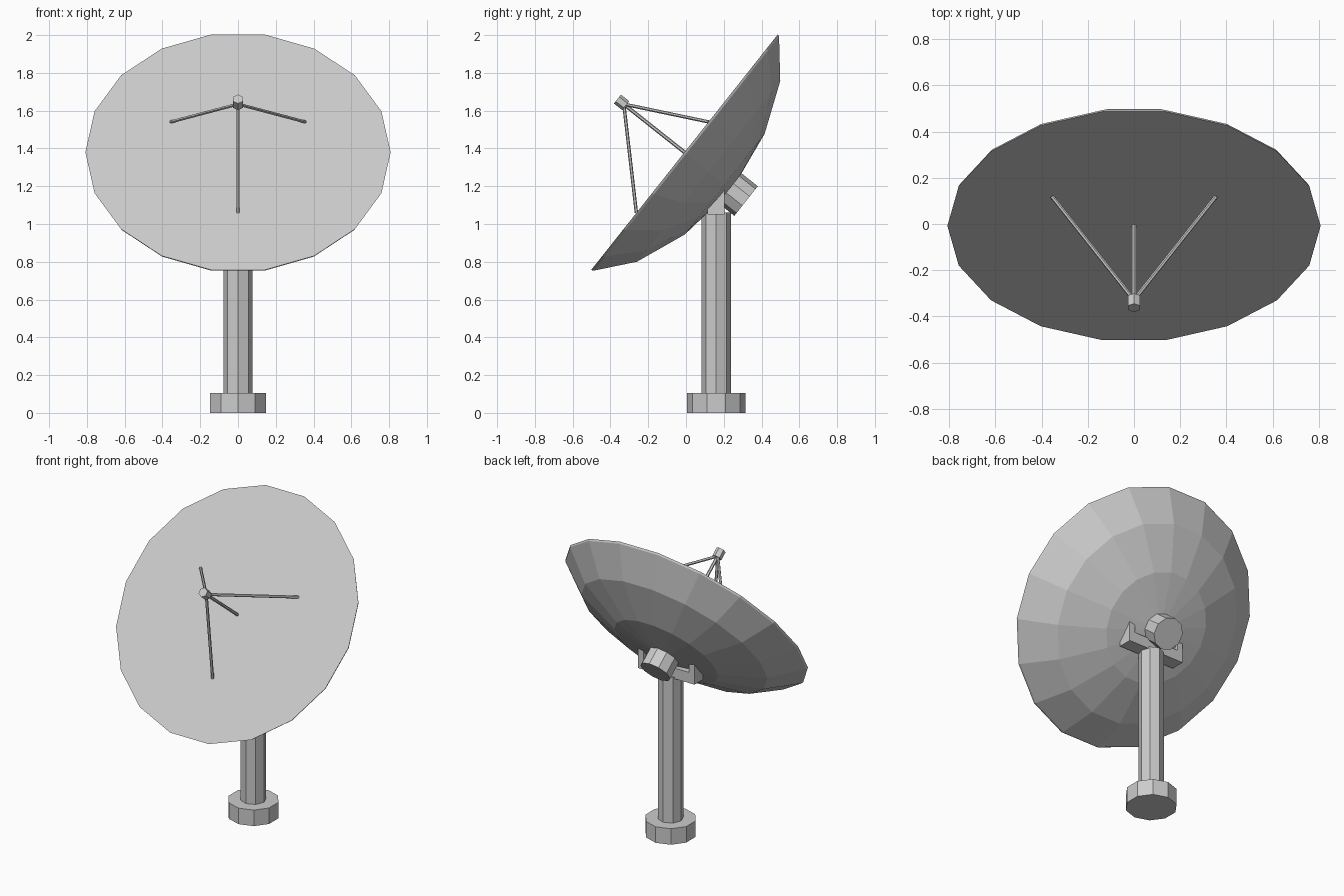
import bpy, bmesh, math
from mathutils import Matrix, Vector

if "Cube" in bpy.data.objects:
    bpy.data.objects.remove(bpy.data.objects["Cube"])

# Dish frame: local z points out of the dish, local y runs up its face
DISH = Matrix.Translation((0, -0.008, 1.38)) @ Matrix.Rotation(math.radians(51.6), 4, 'X')
POLE_Y = 0.16


def finish(name, bm):
    bmesh.ops.recalc_face_normals(bm, faces=bm.faces)
    mesh = bpy.data.meshes.new(name)
    bm.to_mesh(mesh)
    bm.free()
    obj = bpy.data.objects.new(name, mesh)
    bpy.context.collection.objects.link(obj)
    return obj


def rod(name, a, b, radius, sides, frame=Matrix()):
    """Flat-shaded prism from point a to point b."""
    a, b = Vector(a), Vector(b)
    axis = b - a
    turn = Vector((0, 0, 1)).rotation_difference(axis).to_matrix().to_4x4()
    bm = bmesh.new()
    bmesh.ops.create_cone(bm, cap_ends=True, segments=sides, radius1=radius,
                          radius2=radius, depth=axis.length,
                          matrix=frame @ Matrix.Translation((a + b) / 2) @ turn)
    return finish(name, bm)


def box(name, centre, size):
    bm = bmesh.new()
    bmesh.ops.create_cube(bm, size=1, matrix=Matrix.Translation(centre)
                          @ Matrix.Diagonal((*size, 1)))
    return finish(name, bm)


def lathe(name, profile, apex, sides, frame):
    """Rings of (radius, z) closed by a flat cap in front and a fan behind."""
    bm = bmesh.new()
    rings = []
    for r, z in profile:
        angles = [2 * math.pi * i / sides for i in range(sides)]
        rings.append([bm.verts.new((r * math.cos(t), r * math.sin(t), z)) for t in angles])
    tip = bm.verts.new((0, 0, apex))
    bm.faces.new(rings[0])
    for i in range(sides):
        j = (i + 1) % sides
        for p, q in zip(rings, rings[1:]):
            bm.faces.new((p[i], p[j], q[j], q[i]))
        bm.faces.new((rings[-1][i], rings[-1][j], tip))
    bm.transform(frame)
    return finish(name, bm)


# Base and mast
rod("base", (0, POLE_Y, 0), (0, POLE_Y, 0.105), 0.155, 10)
rod("mast", (0, POLE_Y, 0.10), (0, POLE_Y, 1.06), 0.077, 8)

# Yoke holding the dish
box("yoke_crossbar", (0, POLE_Y, 1.085), (0.41, 0.09, 0.07))
for side, s in (("left", -1), ("right", 1)):
    box("yoke_arm_" + side, (s * 0.185, POLE_Y, 1.125), (0.04, 0.09, 0.15))

# Dish with its flat front, and the drum behind it
lathe("dish", [(0.808, 0), (0.803, -0.012), (0.62, -0.163), (0.345, -0.272)],
      -0.32, 18, DISH)
rod("rear_drum", (0, 0, -0.416), (0, 0, -0.29), 0.1, 10, DISH)

# Feed and its supports
rod("feed", (0, 0, 0.397), (0, 0, 0.453), 0.03, 6, DISH)
rod("feed_stem", (0, 0, -0.005), (0, 0, 0.41), 0.01, 6, DISH)
for k in range(3):
    t = math.radians(30 + 120 * k)
    foot = (0.41 * math.cos(t), 0.41 * math.sin(t), 0)
    rod(f"feed_strut_{k + 1}", foot, (0, 0, 0.41), 0.009, 6, DISH)
